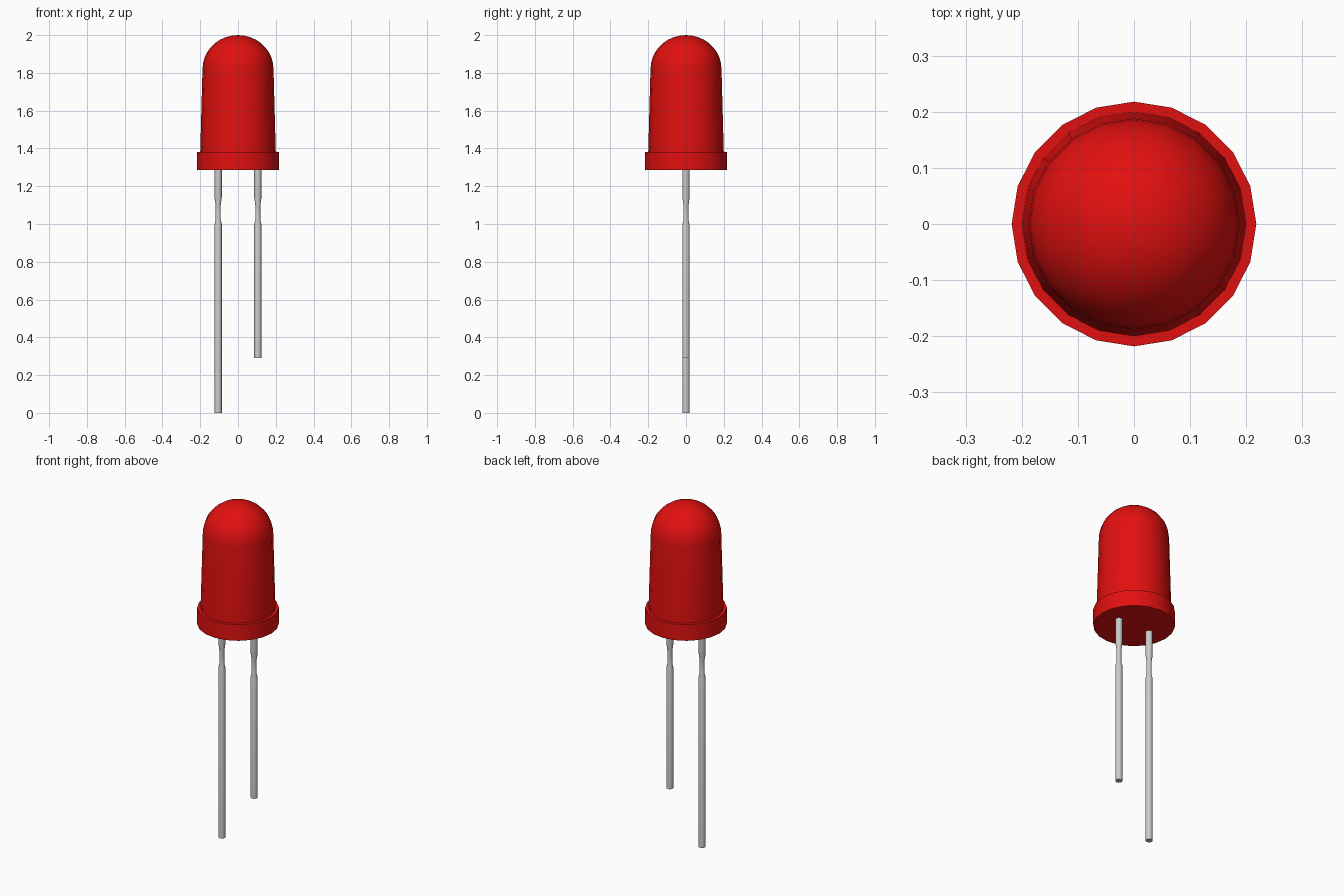
import bpy, bmesh, math

cube = bpy.data.objects.get("Cube")
if cube:
    bpy.data.objects.remove(cube, do_unlink=True)


def material(name, colour):
    mat = bpy.data.materials.new(name)
    mat.use_nodes = True
    mat.diffuse_color = (*colour, 1)
    mat.node_tree.nodes["Principled BSDF"].inputs["Base Color"].default_value = (*colour, 1)
    return mat


red = material("red plastic", (0.76, 0.005, 0.005))
metal = material("grey metal", (0.6, 0.6, 0.6))


def lathe(name, profile, sides, mat, x=0):
    """Turn a (radius, height) profile, bottom to top, into a closed solid."""
    bm = bmesh.new()
    rings = []
    for r, z in profile:
        if r == 0:
            rings.append([bm.verts.new((0, 0, z))] * sides)
        else:
            turn = [2 * math.pi * i / sides for i in range(sides)]
            rings.append([bm.verts.new((r * math.cos(a), r * math.sin(a), z)) for a in turn])
    for low, high in zip(rings, rings[1:]):
        for i in range(sides):
            j = (i + 1) % sides
            corners = dict.fromkeys((low[i], low[j], high[j], high[i]))
            bm.faces.new(list(corners))
    bm.faces.new(rings[0][::-1])
    if profile[-1][0] > 0:
        bm.faces.new(rings[-1])
    mesh = bpy.data.meshes.new(name)
    bm.to_mesh(mesh)
    bm.free()
    mesh.materials.append(mat)
    obj = bpy.data.objects.new(name, mesh)
    obj.location.x = x
    bpy.context.collection.objects.link(obj)
    bpy.ops.object.select_all(action="DESELECT")
    obj.select_set(True)
    bpy.context.view_layer.objects.active = obj
    bpy.ops.object.shade_smooth_by_angle(angle=math.radians(35))
    return obj


# Lens: wide rim, slightly tapered body and a round dome
base, rim, shoulder, top = 1.285, 1.38, 1.82, 2.0
radius = 0.188
profile = [(0.218, base), (0.218, rim), (0.2, rim), (radius, shoulder)]
steps = 9
for i in range(1, steps):
    a = math.pi / 2 * i / steps
    profile.append((radius * math.cos(a), shoulder + (top - shoulder) * math.sin(a)))
profile.append((0, top))
lathe("lens", profile, 20, red)

# Leads: straight round wires with a narrowed neck
wire, neck = 0.019, 0.0135
for name, x, foot in (("right_lead", -0.105, 0), ("left_lead", 0.105, 0.29)):
    lathe(name, [(wire, foot), (wire, 1.0), (neck, 1.02), (neck, 1.1),
                 (wire, 1.14), (wire, base + 0.005)], 12, metal, x)
